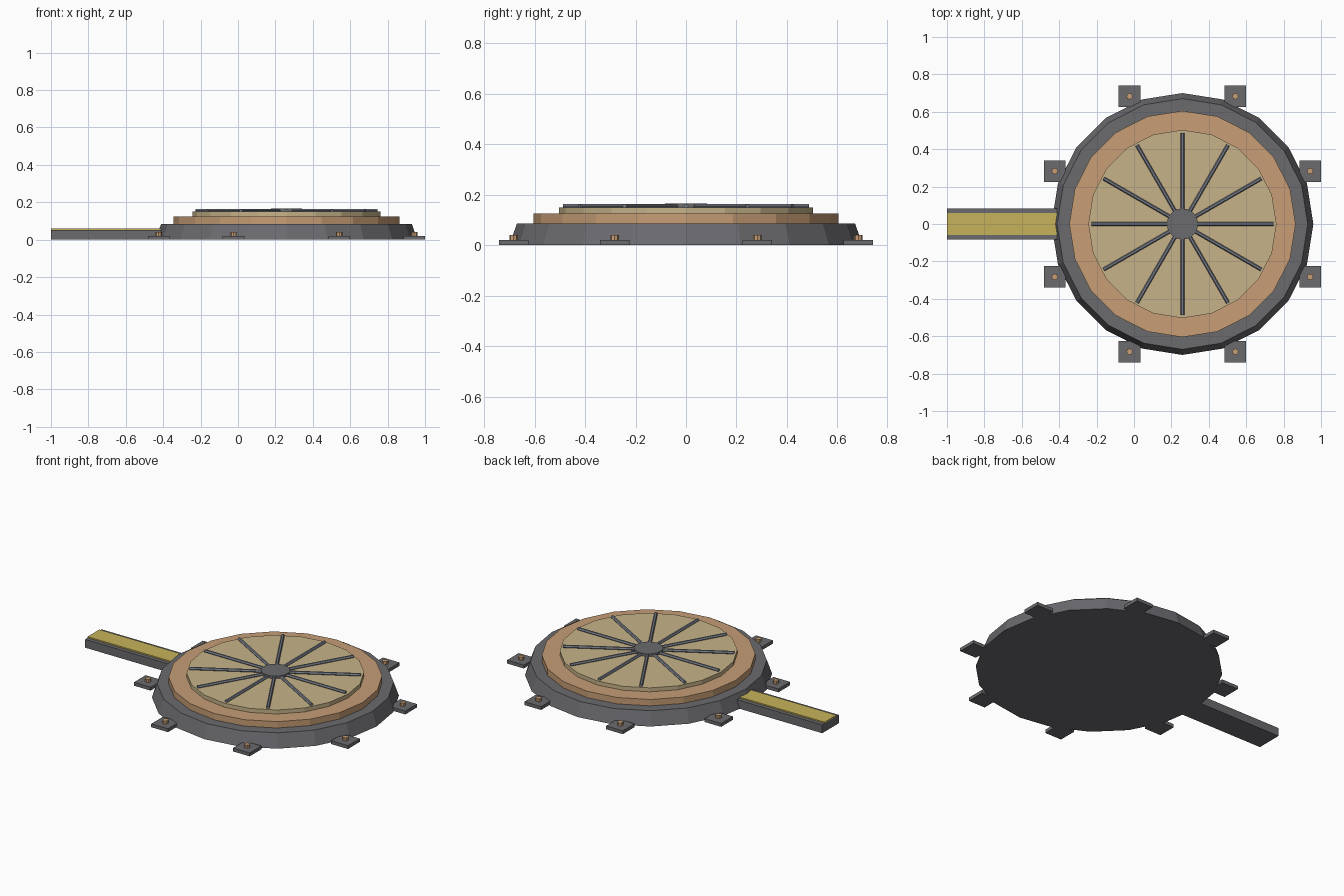
import bpy, math
from mathutils import Matrix, Vector

if "Cube" in bpy.data.objects:
    bpy.data.objects.remove(bpy.data.objects["Cube"])

CX = 0.259  # centre of the round hatch


def material(name, rgb):
    m = bpy.data.materials.new(name)
    m.diffuse_color = (*rgb, 1)
    m.use_nodes = True
    m.node_tree.nodes["Principled BSDF"].inputs["Base Color"].default_value = m.diffuse_color
    return m


IRON = material("dark iron", (0.145, 0.142, 0.155))
STEEL = material("blue steel", (0.19, 0.21, 0.25))
COPPER = material("copper tan", (0.57, 0.34, 0.18))
SAND = material("pale sand", (0.57, 0.45, 0.25))
YELLOW = material("mustard yellow", (0.57, 0.45, 0.105))


def finish(name, mat):
    ob = bpy.context.object
    ob.name = name
    ob.data.materials.append(mat)
    return ob


def disc(name, mat, x, y, z0, z1, r0, r1, sides):
    bpy.ops.mesh.primitive_cone_add(vertices=sides, radius1=r0, radius2=r1, depth=z1 - z0,
                                    location=(x, y, (z0 + z1) / 2))
    return finish(name, mat)


def box(name, mat, lo, hi):
    lo, hi = Vector(lo), Vector(hi)
    bpy.ops.mesh.primitive_cube_add(size=1, location=(lo + hi) / 2)
    ob = finish(name, mat)
    ob.data.transform(Matrix.Diagonal((*(hi - lo), 1)))
    return ob


# stepped round body
disc("base_ring", IRON, CX, 0, 0, 0.085, 0.70, 0.67, 20)
disc("copper_ring", COPPER, CX, 0, 0.085, 0.125, 0.605, 0.605, 20)
disc("sand_plate", SAND, CX, 0, 0.125, 0.15, 0.503, 0.503, 20)
disc("hub", IRON, CX, 0, 0.15, 0.166, 0.083, 0.083, 20)

# radial rods on the plate
for k in range(12):
    a = k * math.pi / 6
    r0, r1 = 0.06, 0.487
    mid = (r0 + r1) / 2
    bpy.ops.mesh.primitive_cylinder_add(
        vertices=6, radius=0.01, depth=r1 - r0,
        location=(CX + mid * math.cos(a), mid * math.sin(a), 0.155),
        rotation=(0, math.pi / 2, a))
    finish("spoke", STEEL)

# square feet with bolts around the base
for k in range(8):
    a = math.radians(22.5 + 45 * k)
    x, y = CX + 0.739 * math.cos(a), 0.739 * math.sin(a)
    box("foot", IRON, (x - 0.058, y - 0.058, 0), (x + 0.058, y + 0.058, 0.021))
    disc("bolt", COPPER, x, y, 0.021, 0.04, 0.017, 0.017, 8)

# side arm with yellow strip
box("arm", IRON, (-1, -0.082, 0), (-0.3, 0.082, 0.052))
box("arm_strip", YELLOW, (-1, -0.058, 0.052), (-0.3, 0.058, 0.06))
